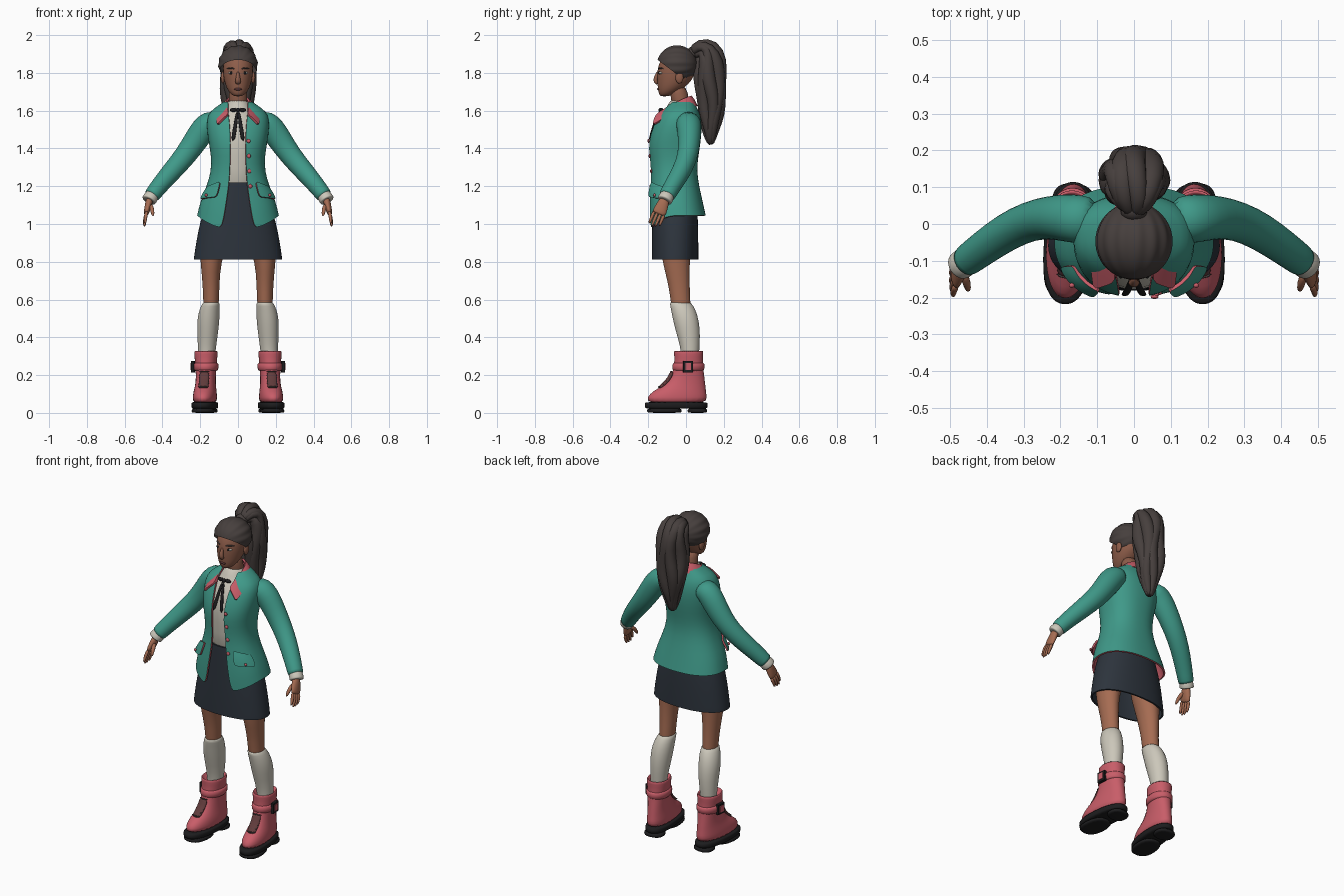
import bpy
import bmesh
from math import sin, cos, asin, pi, atan2, copysign, hypot
from mathutils import Vector, Matrix

cube = bpy.data.objects.get("Cube")
if cube:
    bpy.data.objects.remove(cube, do_unlink=True)

X, Y, Z = Vector((1, 0, 0)), Vector((0, 1, 0)), Vector((0, 0, 1))


def material(name, *rgb):
    mat = bpy.data.materials.new(name)
    mat.use_nodes = True
    mat.diffuse_color = (*rgb, 1)
    mat.node_tree.nodes["Principled BSDF"].inputs["Base Color"].default_value = (*rgb, 1)
    return mat


teal = material("teal cloth", .05, .32, .25)
pink = material("rose leather", .58, .11, .14)
slate = material("slate cloth", .026, .034, .046)
cream = material("cream cotton", .6, .57, .49)
leg_skin = material("warm skin", .38, .15, .085)
face_skin = material("face skin", .27, .11, .068)
hair = material("dark brown hair", .062, .05, .047)
black = material("black rubber", .012, .012, .013)
maroon = material("maroon", .12, .045, .045)


def build(name, verts, faces, mats, mirror=False, smooth=1, thick=0, place=None):
    """Make an object, with optional mirroring, smoothing and thickness."""
    mesh = bpy.data.meshes.new(name)
    mesh.from_pydata([tuple(v) for v in verts], [], faces)
    if place:
        mesh.transform(place)
    for mat in mats if isinstance(mats, list) else [mats]:
        mesh.materials.append(mat)
    mesh.polygons.foreach_set("use_smooth", [smooth > 0] * len(mesh.polygons))
    obj = bpy.data.objects.new(name, mesh)
    bpy.context.collection.objects.link(obj)
    if mirror:
        obj.modifiers.new("mirror", "MIRROR")
    if smooth:
        subdivision = obj.modifiers.new("smooth", "SUBSURF")
        subdivision.levels = subdivision.render_levels = smooth
    if thick:
        shell = obj.modifiers.new("thickness", "SOLIDIFY")
        shell.thickness = thick
        shell.material_offset = shell.material_offset_rim = len(mesh.materials) - 1
        obj.modifiers.new("sharp rim", "EDGE_SPLIT").split_angle = pi / 4
    return obj


def soft(value, power):
    return copysign(abs(value) ** power, value)


def tube(name, rings, mat, hint=Y, axis=None, sides=16, power=1, caps=True, **options):
    """Skin elliptical rings (x, y, z, radius along hint, other radius)."""
    centers = [Vector(ring[:3]) for ring in rings]
    verts, last = [], len(rings) - 1
    for k, ring in enumerate(rings):
        along = axis or (centers[min(k + 1, last)] - centers[max(k - 1, 0)]).normalized()
        u = (hint - along * hint.dot(along)).normalized()
        v = along.cross(u)
        for j in range(sides):
            a = 2 * pi * j / sides
            verts.append(centers[k] + u * ring[3] * soft(cos(a), power) + v * ring[4] * soft(sin(a), power))
    faces = [(k * sides + j, k * sides + (j + 1) % sides, (k + 1) * sides + (j + 1) % sides, (k + 1) * sides + j)
             for k in range(last) for j in range(sides)]
    if caps:
        faces += [tuple(reversed(range(sides))), tuple(range(last * sides, len(verts)))]
    return build(name, verts, faces, mat, **options)


def loft(name, rows, mat, x=0, **options):
    """Stack level rings (z, y centre, y radius, x radius)."""
    return tube(name, [(x, y, z, ry, rx) for z, y, ry, rx in rows], mat, axis=Z, **options)


def ball(name, center, size, mat, **options):
    x, y, z = center
    angles = [pi * (k / 8 - .5) * .97 for k in range(9)]
    rows = [(z + size[2] * sin(a), y, size[1] * cos(a), size[0] * cos(a)) for a in angles]
    return loft(name, rows, mat, x=x, **options)


def box(name, center, half, mat, **options):
    signs = (-1, 1)
    verts = [Vector(center) + Vector((i * half[0], j * half[1], k * half[2])) for i in signs for j in signs for k in signs]
    faces = [(0, 1, 3, 2), (4, 6, 7, 5), (0, 4, 5, 1), (2, 3, 7, 6), (0, 2, 6, 4), (1, 5, 7, 3)]
    return build(name, verts, faces, mat, smooth=0, **options)


def sheet(name, rows, mats, **options):
    n = len(rows[0])
    faces = [(r * n + c, r * n + c + 1, (r + 1) * n + c + 1, (r + 1) * n + c)
             for r in range(len(rows) - 1) for c in range(n - 1)]
    return build(name, [p for row in rows for p in row], faces, mats, **options)


# Head, neck and face
loft("neck", [(1.58, -.02, .05, .055), (1.65, -.03, .047, .048), (1.74, -.045, .05, .05)], face_skin)
loft("head", [(1.675, -.115, .02, .02), (1.69, -.1, .045, .042), (1.72, -.08, .07, .062), (1.76, -.06, .093, .074),
              (1.8, -.054, .101, .08), (1.85, -.05, .094, .08), (1.885, -.05, .075, .07), (1.915, -.05, .04, .04)],
     face_skin, sides=24)
tube("nose", [(0, -.145, 1.81, .006, .008), (0, -.16, 1.775, .011, .012), (0, -.163, 1.755, .017, .012),
              (0, -.148, 1.74, .012, .008)], face_skin, hint=X)
ball("lips", (0, -.14, 1.714), (.022, .014, .008), maroon)
ball("eye_whites", (.036, -.13, 1.8), (.016, .016, .008), cream, mirror=True)
ball("irises", (.036, -.139, 1.8), (.007, .009, .008), black, mirror=True)
ball("ears", (.08, -.035, 1.775), (.012, .022, .032), face_skin, mirror=True)
tube("eyebrows", [(.016, -.147, 1.82, .004, .005), (.04, -.138, 1.828, .004, .005), (.062, -.116, 1.82, .003, .003)],
     hair, mirror=True, hint=Z)

# Swept back hair, trimmed along the hairline
bm = bmesh.new()
bmesh.ops.create_uvsphere(bm, u_segments=56, v_segments=24, radius=1, matrix=Matrix.Rotation(pi / 2, 4, "X"))
for v in bm.verts:
    ridge = 1 + .03 * sin(14 * atan2(v.co.x, v.co.z)) * hypot(v.co.x, v.co.z) ** 2
    v.co = Vector((v.co.x * ridge * .104, v.co.y * .106 - .047, v.co.z * ridge * .1 + 1.845))
bmesh.ops.bisect_plane(bm, geom=bm.verts[:] + bm.edges[:] + bm.faces[:], plane_co=(0, -.145, 1.865),
                       plane_no=(0, .6, .8), clear_inner=True)
bm.verts.index_update()
build("hair_cap", [v.co.copy() for v in bm.verts], [[v.index for v in f.verts] for f in bm.faces], hair)
bm.free()

# Ponytail of wavy strands around a core
spine = [(.03, 1.9, .012), (.07, 1.935, .033), (.115, 1.925, .048), (.13, 1.86, .052), (.125, 1.77, .055),
         (.135, 1.67, .052), (.135, 1.58, .04), (.13, 1.5, .025), (.13, 1.415, .006)]
ball("hair_tie", (0, .035, 1.905), (.038, .03, .036), hair)
tube("ponytail_core", [(0, y, z, s * 1.2, s) for y, z, s in spine], hair, hint=X)
for i in range(9):
    rings = []
    for k, (y, z, s) in enumerate(spine):
        after, before = spine[min(k + 1, len(spine) - 1)], spine[max(k - 1, 0)]
        dy, dz = after[0] - before[0], after[1] - before[1]
        a = 2 * pi * i / 9 + .35 * sin(k * 1.4 + i * 2)
        out = s * sin(a) / hypot(dy, dz)
        r = (.01 + .52 * s) * (1 + .15 * sin(k * 2 + i))
        rings.append((s * 1.15 * cos(a), y - dz * out, z + dy * out, r, r))
    tube("ponytail_strand", rings, hair, hint=X, sides=10)

# Shirt and ribbon tie
loft("shirt", [(1.14, -.065, .1, .115), (1.3, -.065, .106, .12), (1.43, -.06, .125, .13), (1.52, -.055, .11, .13),
               (1.58, -.04, .09, .1), (1.62, -.035, .065, .06), (1.665, -.03, .053, .053)], cream, sides=24)
ball("ribbon_knot", (0, -.135, 1.603), (.011, .012, .012), black)
ball("ribbon_loops", (.024, -.13, 1.604), (.02, .009, .011), black, mirror=True)
tube("ribbon_tails", [(.004, -.14, 1.6, .007, .004), (.014, -.177, 1.52, .01, .004), (.028, -.197, 1.435, .012, .003)],
     black, hint=X, mirror=True)

# Jacket: rows of height, y centre, y radius, x radius and opening half width
jacket_rows = [(1.045, -.045, .15, .217, .085), (1.12, -.055, .143, .2, .068), (1.2, -.06, .13, .166, .05),
               (1.28, -.065, .122, .142, .044), (1.36, -.065, .13, .142, .042), (1.43, -.062, .14, .155, .04),
               (1.52, -.045, .13, .168, .044), (1.58, -.035, .11, .16, .05), (1.61, -.03, .09, .132, .055),
               (1.645, -.02, .065, .078, .05)]
BOXY = .85


def jacket_row(z):
    for low, high in zip(jacket_rows, jacket_rows[1:]):
        if z <= high[0]:
            t = (z - low[0]) / (high[0] - low[0])
            return [a + (b - a) * t for a, b in zip(low, high)]
    return jacket_rows[-1]


def jacket_point(z, angle, out=0):
    _, cy, ry, rx, _ = jacket_row(z)
    drop = .075 * max(0, cos(angle)) ** 2 * max(0, (1.2 - z) / .155)
    return Vector(((rx + out) * soft(sin(angle), BOXY), cy - (ry + out) * soft(cos(angle), BOXY), z - drop))


def edge_angle(z, inset=0):
    row = jacket_row(z)
    return asin(((row[4] + inset) / row[3]) ** (1 / BOXY))


body = []
for z, *_ in jacket_rows:
    start = edge_angle(z)
    body.append([jacket_point(z, start + (2 * pi - 2 * start) * c / 40) for c in range(41)])
sheet("jacket_body", body, [teal, pink], thick=.01)
for z in (1.2, 1.28, 1.36, 1.44):
    ball("jacket_button", jacket_point(z, edge_angle(z, .014), .004), (.011, .006, .011), pink)
flap = [[jacket_point(z, .5 + .75 * c / 6, out) + Z * (.02 - .03 * c / 6) for c in range(7)]
        for z, out in ((1.145, .022), (1.175, .02), (1.205, .01))]
sheet("pocket_flaps", flap, [teal, pink], thick=.01, mirror=True)
ball("pocket_buttons", flap[0][3] + Z * .014, (.008, .007, .008), pink, mirror=True)

# Pointed collar
upper = [(0, .035, 1.68), (.05, .018, 1.678), (.066, -.045, 1.65), (.058, -.11, 1.615), (.048, -.158, 1.585)]
lower = [(0, .07, 1.625), (.08, .045, 1.628), (.108, -.04, 1.605), (.116, -.11, 1.57), (.115, -.18, 1.52)]
collar = [[Vector(a).lerp(Vector(b), t) + Z * .025 * t * (1 - t) for a, b in zip(upper, lower)] for t in (0, .35, .7, 1)]
sheet("collar", collar, pink, thick=.01, mirror=True)

# Sleeves and cuffs
tube("sleeves", [(.1, .01, 1.545, .06, .05), (.15, .013, 1.538, .068, .068), (.185, .017, 1.5, .066, .07),
                 (.225, .018, 1.44, .06, .065), (.28, .01, 1.36, .055, .059), (.345, -.02, 1.285, .052, .054),
                 (.41, -.066, 1.21, .048, .048), (.455, -.1, 1.152, .044, .043), (.458, -.102, 1.148, .043, .042)],
     teal, mirror=True)
tube("cuffs", [(.44, -.09, 1.17, .038, .037), (.466, -.108, 1.135, .041, .04), (.472, -.113, 1.125, .041, .04),
               (.473, -.114, 1.123, .036, .034)], cream, mirror=True)

# Hands
palm_start, palm_end = Vector((.465, -.108, 1.14)), Vector((.487, -.146, 1.05))
reach = (palm_end - palm_start).normalized()
across = (-Y - reach * reach.dot(-Y)).normalized()
inward = -X - reach * reach.dot(-X)
tube("palms", [(*palm_start, .024, .02), (*palm_start.lerp(palm_end, .4), .032, .019),
               (*palm_start.lerp(palm_end, .8), .038, .016), (*palm_end, .036, .012)], leg_skin, mirror=True)
for i, length in enumerate((.068, .08, .085, .076)):
    base = palm_end + across * (.0185 * i - .028) - reach * .012
    bend = base + reach * length * .55
    tip = base + reach * length + inward * .008
    tube("fingers", [(*base, .0105, .011), (*bend, .0095, .01), (*tip, .0065, .007)], leg_skin, sides=8, mirror=True)
tube("thumbs", [(.465, -.13, 1.105, .014, .014), (.453, -.163, 1.075, .012, .012), (.45, -.183, 1.04, .007, .008)],
     leg_skin, sides=8, mirror=True)

# Skirt
loft("skirt", [(.812, -.058, .124, .235), (.822, -.058, .124, .235), (.92, -.058, .124, .22), (1.02, -.058, .122, .2),
               (1.12, -.06, .118, .165), (1.2, -.063, .113, .135), (1.22, -.063, .112, .132)],
     slate, sides=28, power=.9, caps=False, thick=.01)

# Legs and socks
tube("legs", [(.115, -.055, 1, .085, .09), (.13, -.055, .9, .083, .078), (.144, -.053, .8, .074, .055),
              (.143, -.038, .69, .058, .046), (.142, -.03, .6, .053, .042), (.145, -.02, .5, .05, .04)],
     leg_skin, axis=Z, mirror=True)
tube("socks", [(.142, -.03, .585, .05, .04), (.142, -.03, .583, .058, .046), (.15, -.015, .55, .066, .055),
               (.158, 0, .49, .07, .061), (.161, .014, .41, .063, .055), (.166, .024, .32, .046, .046),
               (.17, .02, .2, .045, .042)], cream, axis=Z, mirror=True)

# Boots, turned slightly outwards
stance = {"place": Matrix.Translation((.171, 0, 0)) @ Matrix.Rotation(.09, 4, "Z"), "mirror": True}
loft("boot_uppers", [(.045, -.05, .16, .063), (.085, -.048, .16, .063), (.115, -.035, .142, .06),
                     (.145, -.008, .112, .054), (.19, .01, .088, .052), (.25, .014, .077, .056), (.3, .014, .076, .061),
                     (.328, .014, .08, .063), (.33, .014, .07, .054), (.3, .014, .06, .046)],
     pink, sides=24, power=.92, **stance)
loft("boot_soles", [(.022, -.052, .163, .066), (.026, -.052, .168, .069), (.054, -.052, .169, .07),
                    (.058, -.052, .163, .066)], black, sides=24, power=.85, **stance)
loft("sole_treads", [(0, -.115, .088, .062), (.004, -.115, .094, .065), (.03, -.115, .1, .067)], black, power=.8, **stance)
loft("boot_heels", [(0, .06, .05, .057), (.004, .06, .052, .059), (.03, .06, .054, .06)], black, power=.8, **stance)
loft("ankle_straps", [(.22, .012, .076, .058), (.226, .012, .087, .066), (.262, .014, .087, .069),
                      (.268, .014, .076, .058)], pink, sides=24, **stance)
box("buckle_frames", (.067, .005, .245), (.008, .026, .03), black, **stance)
box("buckle_centres", (.073, .005, .245), (.006, .015, .019), pink, **stance)
slope = [(-.148, .125), (-.112, .155), (-.085, .185), (-.072, .222)]
tube("boot_tongues", [(0, y, z, .028, .012) for y, z in slope], maroon, hint=X, sides=12, **stance)
for (y, z), (y_next, z_next) in zip(slope, slope[1:]):
    for t in (.2, .7):
        lace_y, lace_z = y + (y_next - y) * t - .009, z + (z_next - z) * t + .007
        tube("boot_laces", [(-.03, lace_y + .012, lace_z, .004, .004), (0, lace_y, lace_z, .004, .004),
                            (.03, lace_y + .012, lace_z, .004, .004)], hair, sides=6, **stance)
